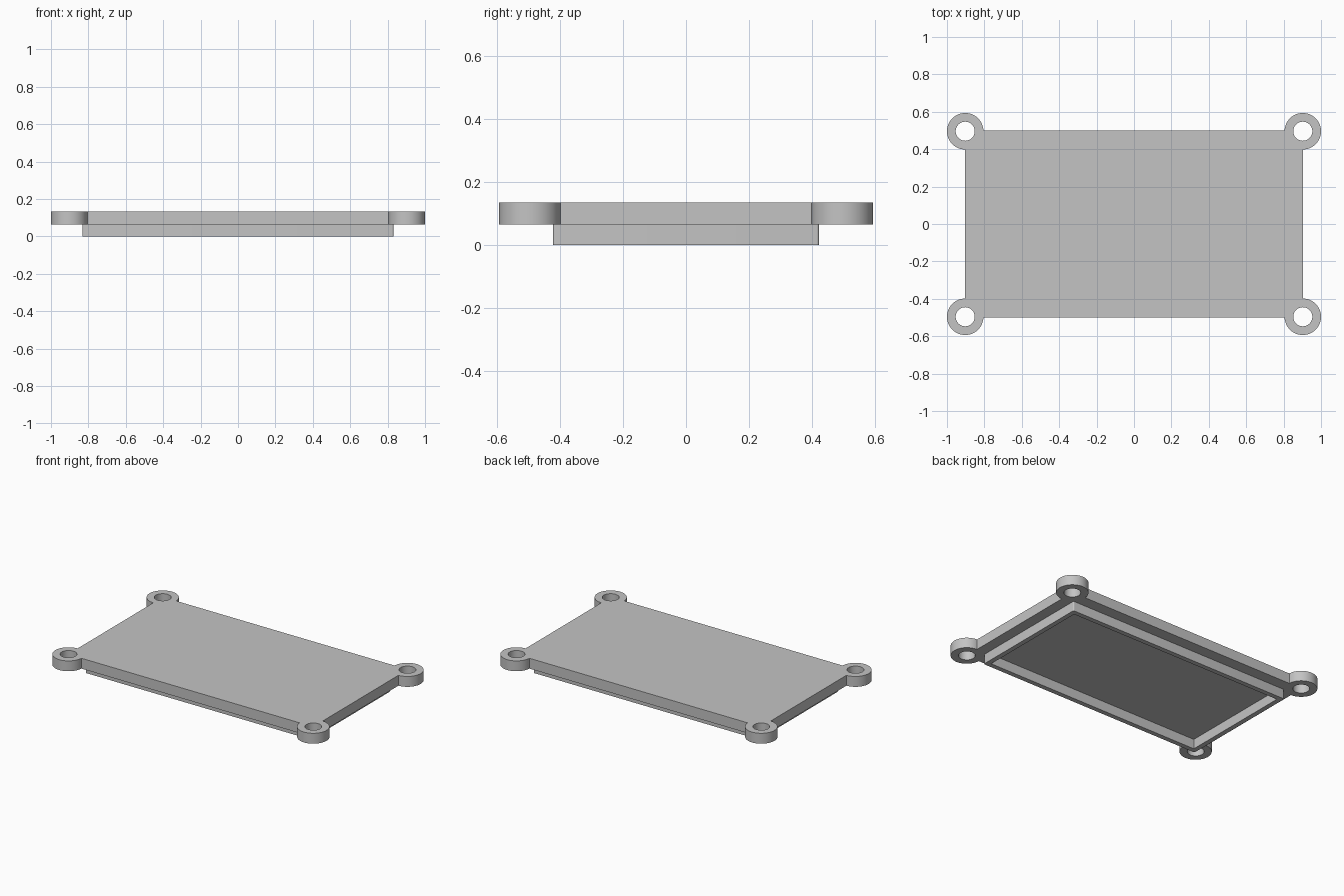
import bpy
from math import sin, cos, acos, asin, pi, tau, radians

cube = bpy.data.objects.get("Cube")
if cube:
    bpy.data.objects.remove(cube, do_unlink=True)

# Main dimensions
PLATE_X, PLATE_Y = 0.904, 0.5        # half sizes of the plate
EAR_X, EAR_Y = 0.9025, 0.496         # screw ear centres
EAR_R, HOLE_R = 0.0975, 0.051
LIP_X, LIP_Y, LIP_WALL = 0.831, 0.422, 0.032
LIP_ROUND = 0.008
SEAM_Z, TOP_Z = 0.065, 0.134

grey = bpy.data.materials.new("plain grey")
grey.use_nodes = True
colour = (0.55, 0.55, 0.55, 1)
grey.diffuse_color = colour
grey.node_tree.nodes["Principled BSDF"].inputs["Base Color"].default_value = colour


def arc(cx, cy, r, start, end, steps):
    angles = [start + (end - start) * i / steps for i in range(steps + 1)]
    return [(cx + r * cos(a), cy + r * sin(a)) for a in angles]


def four_corners(corner):
    """Mirror the points of the +x +y corner into a closed outline."""
    outline = []
    for sx, sy in ((1, 1), (-1, 1), (-1, -1), (1, -1)):
        pts = [(x * sx, y * sy) for x, y in corner]
        outline += pts if sx == sy else pts[::-1]
    return outline


def extruded(name, outlines, bottom, top):
    """Fill flat outlines, inner ones becoming holes, and give them height."""
    curve = bpy.data.curves.new(name, "CURVE")
    curve.dimensions = "2D"
    curve.fill_mode = "BOTH"
    curve.extrude = (top - bottom) / 2
    for pts in outlines:
        spline = curve.splines.new("POLY")
        spline.points.add(len(pts) - 1)
        for point, (x, y) in zip(spline.points, pts):
            point.co = (x, y, 0, 1)
        spline.use_cyclic_u = True
    curve.materials.append(grey)
    obj = bpy.data.objects.new(name, curve)
    obj.location.z = (top + bottom) / 2
    bpy.context.collection.objects.link(obj)
    bpy.ops.object.select_all(action="DESELECT")
    obj.select_set(True)
    bpy.context.view_layer.objects.active = obj
    bpy.ops.object.convert(target="MESH")
    obj = bpy.context.object
    bpy.ops.object.mode_set(mode="EDIT")
    bpy.ops.mesh.select_all(action="SELECT")
    bpy.ops.mesh.remove_doubles(threshold=0.0001)
    bpy.ops.mesh.normals_make_consistent(inside=False)
    bpy.ops.object.mode_set(mode="OBJECT")
    bpy.ops.object.shade_smooth_by_angle(angle=radians(30))
    return obj


# Cover plate with a round screw ear on each corner
ear = arc(EAR_X, EAR_Y, EAR_R,
          -acos((PLATE_X - EAR_X) / EAR_R),
          pi - asin((PLATE_Y - EAR_Y) / EAR_R), 48)
holes = [arc(sx * EAR_X, sy * EAR_Y, HOLE_R, 0, tau, 48)[:-1]
         for sx in (1, -1) for sy in (1, -1)]
extruded("cover_plate", [four_corners(ear)] + holes, SEAM_Z, TOP_Z)

# Locating lip underneath, a thin rectangular frame
lip_corner = arc(LIP_X - LIP_ROUND, LIP_Y - LIP_ROUND, LIP_ROUND, 0, pi / 2, 6)
inside = [(LIP_X - LIP_WALL, LIP_Y - LIP_WALL)]
extruded("locating_lip", [four_corners(lip_corner), four_corners(inside)], 0, SEAM_Z)
